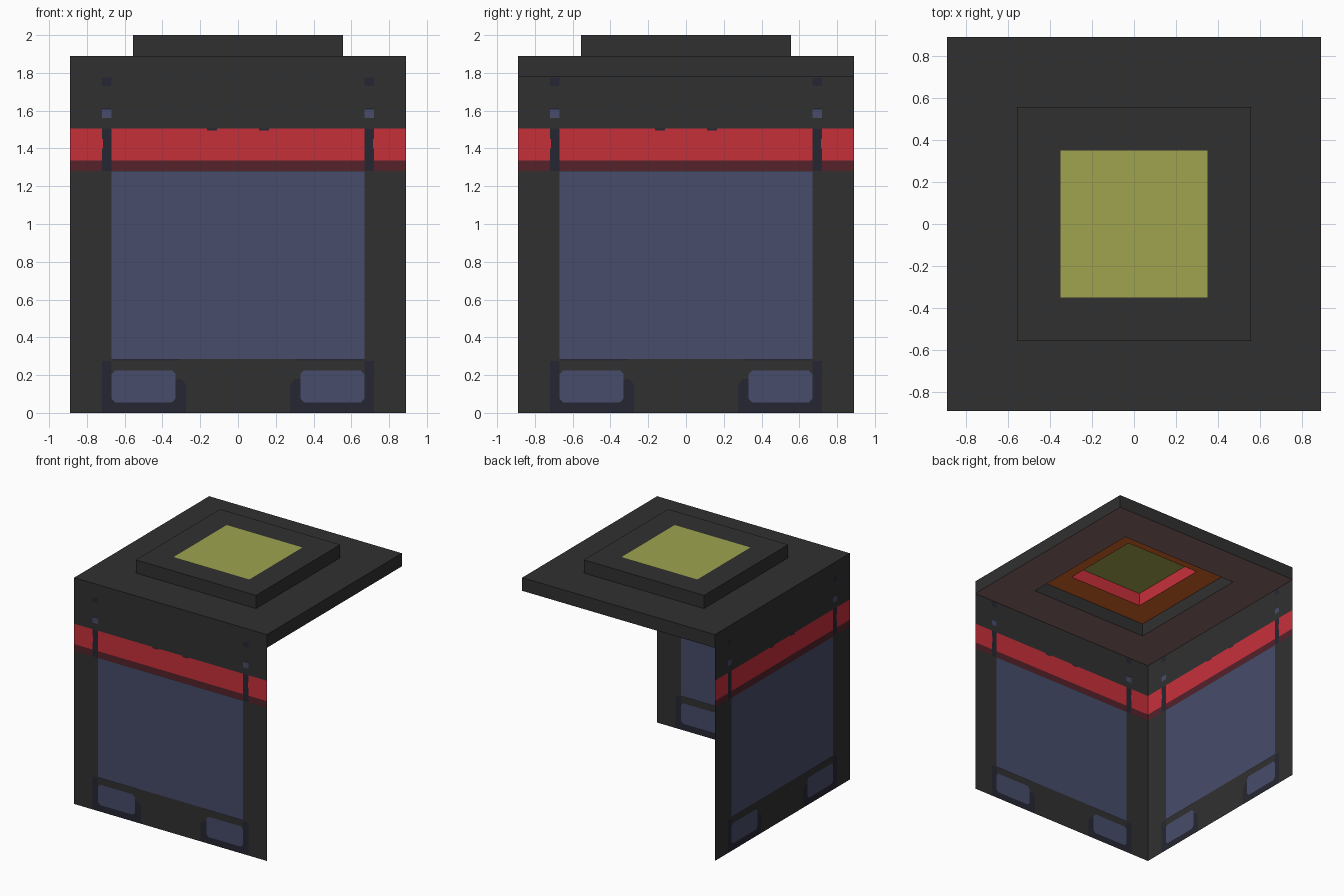
import bpy, bmesh

if "Cube" in bpy.data.objects:
    bpy.data.objects.remove(bpy.data.objects["Cube"])


def material(name, r, g, b):
    lin = [((c / 255 + 0.055) / 1.055) ** 2.4 for c in (r, g, b)]
    m = bpy.data.materials.new(name)
    m.diffuse_color = (*lin, 1)
    m.use_nodes = True
    m.node_tree.nodes["Principled BSDF"].inputs["Base Color"].default_value = m.diffuse_color
    return m


DARK, RED, MAROON, BLUE, NAVY, OLIVE, ORANGE, ROSE = range(8)
mats = [material("charcoal", 48, 48, 48), material("red", 198, 48, 58),
        material("maroon", 84, 34, 42), material("slate_blue", 71, 76, 106),
        material("navy", 38, 38, 50), material("olive", 159, 164, 78),
        material("orange", 215, 101, 38), material("dusty_rose", 140, 103, 103)]

HALF, CAP, PANE = 0.89, 0.555, 0.35
Z_ROOF, Z_CAP, Z_TOP = 1.78, 1.89, 2.0

# Wall paint as mirrored rectangles: x0, x1, z0, z1, colour, corner chamfer.
# Later entries cover earlier ones.
PAINT = [
    (0, HALF, 1.28, 1.335, MAROON, 0),       # lower stripe
    (0, HALF, 1.335, 1.505, RED, 0),         # main stripe
    (0.11, 0.165, 1.495, 1.505, NAVY, 0),    # nicks in the stripe
    (0.67, 0.72, 1.28, 1.505, NAVY, 0),      # upright bar
    (0.715, 0.72, 1.40, 1.45, RED, 0),
    (0.67, 0.72, 1.56, 1.605, BLUE, 0),      # small marks above
    (0.67, 0.72, 1.605, 1.615, NAVY, 0),
    (0.67, 0.72, 1.73, 1.775, NAVY, 0),
    (0, 0.67, 0.285, 1.277, BLUE, 0),        # window
    (0.305, 0.67, 0.277, 0.285, NAVY, 0),    # sill line
    (0.275, 0.72, -0.1, 0.18, NAVY, 0.03),   # lamp surround
    (0.67, 0.72, 0, 0.275, NAVY, 0),
    (0.33, 0.67, 0.055, 0.225, BLUE, 0.02),  # lamp
]


def paint(u, z):
    u, colour = abs(u), DARK
    for x0, x1, z0, z1, col, c in PAINT:
        dx, dz = min(u - x0, x1 - u), min(z - z0, z1 - z)
        if dx > 0 and dz > 0 and dx + dz > c:
            colour = col
    return colour


def finish(bm, name):
    me = bpy.data.meshes.new(name)
    bm.to_mesh(me)
    bm.free()
    for m in mats:
        me.materials.append(m)
    ob = bpy.data.objects.new(name, me)
    bpy.context.collection.objects.link(ob)
    return ob


def wall(name, place):
    """Flat sheet cut along the paint edges; chamfered cells become triangles."""
    us, zs = {-HALF, HALF}, {0, Z_ROOF}
    for x0, x1, z0, z1, _, c in PAINT:
        for x in (x0, x1, x0 + c, x1 - c):
            us |= {round(x, 4), round(-x, 4)}
        zs |= {round(z, 4) for z in (z0, z1, z0 + c, z1 - c) if 0 < z < Z_ROOF}
    us, zs = sorted(us), sorted(zs)
    bm = bmesh.new()
    grid = [[bm.verts.new(place(u, z)) for z in zs] for u in us]
    for i in range(len(us) - 1):
        for j in range(len(zs) - 1):
            quad = [(i, j), (i + 1, j), (i + 1, j + 1), (i, j + 1)]
            parts = [quad]
            for k in (0, 1):
                q = quad[k:] + quad[:k]
                tris = [q[:3], [q[0], q[2], q[3]]]
                cols = [paint(sum(us[a] for a, _ in t) / 3,
                              sum(zs[b] for _, b in t) / 3) for t in tris]
                if cols[0] != cols[1]:
                    parts = tris
            for p in parts:
                f = bm.faces.new([grid[a][b] for a, b in p])
                f.material_index = paint(sum(us[a] for a, _ in p) / len(p),
                                         sum(zs[b] for _, b in p) / len(p))
    return finish(bm, name)


def square_ring(name, outer, inner, z0, z1, under, inside):
    """Square slab with a square hole; colours for underside and hole walls."""
    bm = bmesh.new()
    corners = [(-1, -1), (1, -1), (1, 1), (-1, 1)]
    loops = [[bm.verts.new((x * h, y * h, z)) for x, y in corners]
             for h, z in ((outer, z0), (outer, z1), (inner, z1), (inner, z0))]
    colours = [DARK, DARK, inside, under]  # outer wall, top, hole wall, underside
    for k in range(4):
        a, b = loops[k], loops[(k + 1) % 4]
        for i in range(4):
            j = (i + 1) % 4
            bm.faces.new((a[i], a[j], b[j], b[i])).material_index = colours[k]
    bmesh.ops.recalc_face_normals(bm, faces=bm.faces)
    return finish(bm, name)


# Two walls; the back and right sides are open
wall("front_wall", lambda u, z: (u, -HALF, z))
wall("left_wall", lambda u, z: (-HALF, -u, z))

# Roof slab and raised cap
square_ring("roof_slab", HALF, CAP, Z_ROOF, Z_CAP, ROSE, DARK)
square_ring("roof_cap", CAP, PANE, Z_CAP, Z_TOP, ORANGE, RED)

# Skylight pane flush with the cap top
bm = bmesh.new()
pane = bm.faces.new([bm.verts.new((x * PANE, y * PANE, Z_TOP))
                     for x, y in ((-1, -1), (1, -1), (1, 1), (-1, 1))])
pane.material_index = OLIVE
finish(bm, "skylight_pane")
